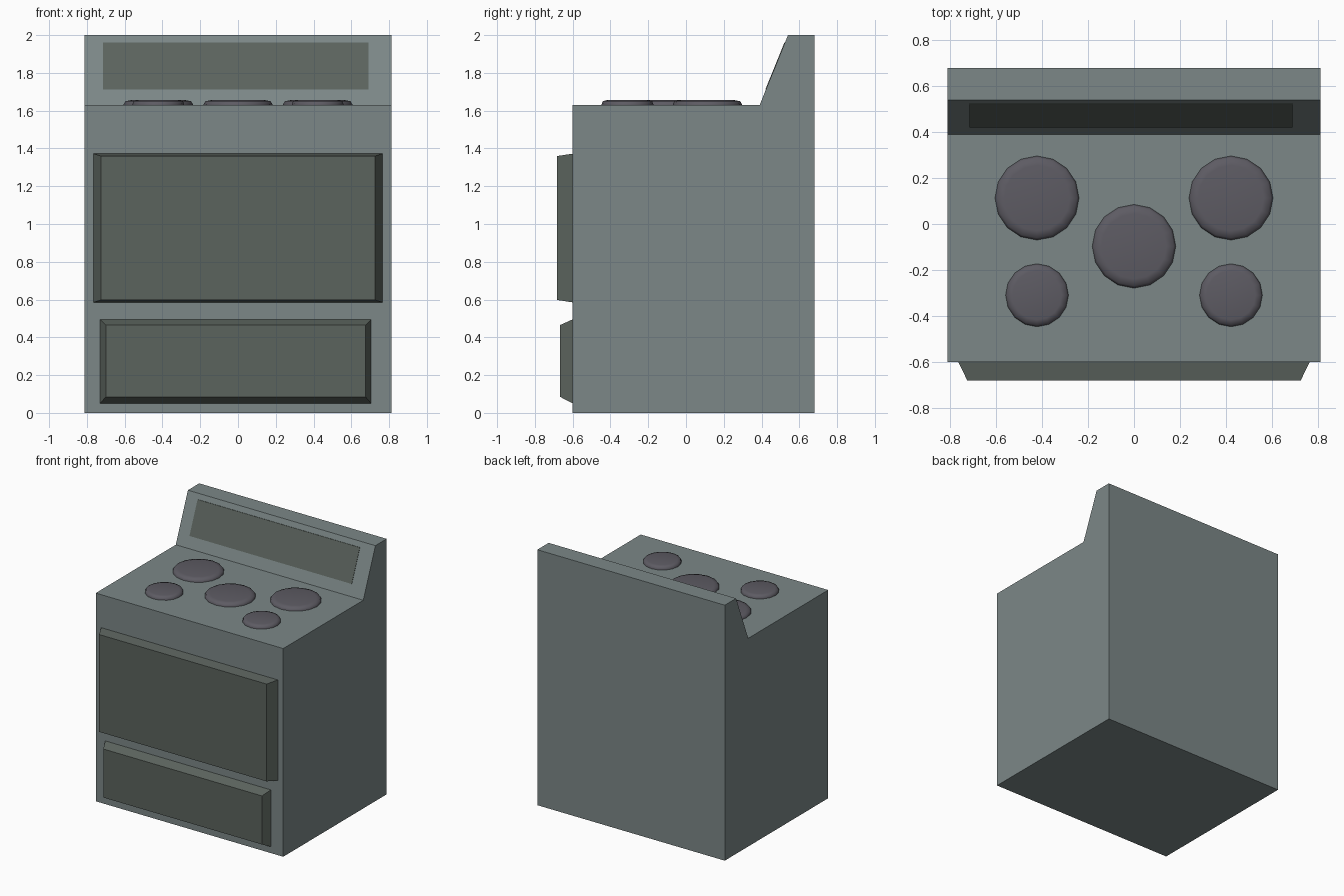
import bpy, bmesh, math

if "Cube" in bpy.data.objects:
    bpy.data.objects.remove(bpy.data.objects["Cube"])


def material(name, rgb):
    mat = bpy.data.materials.new(name)
    mat.diffuse_color = (*rgb, 1)
    mat.use_nodes = True
    mat.node_tree.nodes["Principled BSDF"].inputs["Base Color"].default_value = mat.diffuse_color
    return mat


ENAMEL = material("enamel", (0.20, 0.245, 0.245))
DARK = material("dark_glass", (0.105, 0.125, 0.11))
HOB = material("hob_metal", (0.11, 0.105, 0.125))


def finish(name, bm, mat, angle=30):
    bmesh.ops.recalc_face_normals(bm, faces=bm.faces)
    mesh = bpy.data.meshes.new(name)
    bm.to_mesh(mesh)
    bm.free()
    mesh.materials.append(mat)
    obj = bpy.data.objects.new(name, mesh)
    bpy.context.collection.objects.link(obj)
    bpy.ops.object.select_all(action='DESELECT')
    obj.select_set(True)
    bpy.context.view_layer.objects.active = obj
    bpy.ops.object.shade_smooth_by_angle(angle=math.radians(angle))
    return obj


def loft(name, rings, mat, angle=30):
    """Skin a list of equal-length closed rings and cap both ends."""
    bm = bmesh.new()
    loops = [[bm.verts.new(p) for p in ring] for ring in rings]
    n = len(loops[0])
    for a, b in zip(loops, loops[1:]):
        for i in range(n):
            j = (i + 1) % n
            bm.faces.new((a[i], a[j], b[j], b[i]))
    bm.faces.new(loops[0])
    bm.faces.new(loops[-1])
    return finish(name, bm, mat, angle)


def rect(x0, x1, z0, z1, y0, y1=None):
    """Rectangle facing the front; y1 is the depth of its top edge."""
    y1 = y0 if y1 is None else y1
    return [(x0, y0, z0), (x1, y0, z0), (x1, y1, z1), (x0, y1, z1)]


# Cabinet with sloped backsplash: side profile extruded across the width
profile = [(-0.6, 0), (0.68, 0), (0.68, 2), (0.54, 2), (0.39, 1.63), (-0.6, 1.63)]
loft("cabinet", [[(x, y, z) for y, z in profile] for x in (-0.812, 0.812)], ENAMEL)

# Oven door and storage drawer: tapered slabs on the front
loft("oven_door", [rect(-0.765, 0.765, 0.585, 1.372, -0.6),
                   rect(-0.725, 0.725, 0.598, 1.36, -0.682)], DARK)
loft("storage_drawer", [rect(-0.73, 0.705, 0.05, 0.495, -0.6),
                        rect(-0.70, 0.675, 0.085, 0.465, -0.667)], DARK)

# Control panel: thin sheet lying on the sloped backsplash
slope = lambda z: 0.39 + (z - 1.63) * 0.15 / 0.37
z0, z1 = 1.713, 1.96
loft("control_panel", [rect(-0.715, 0.69, z0, z1, slope(z0) + d, slope(z1) + d)
                       for d in (0.004, -0.003)], DARK)


# Burners: low discs with a sloping rim
def burner(name, cx, cy, r, sides=16):
    rings = [[(cx + r * k * math.cos(2 * math.pi * i / sides),
               cy + r * k * math.sin(2 * math.pi * i / sides), z)
              for i in range(sides)]
             for k, z in ((1, 1.625), (1, 1.634), (0.95, 1.65), (0.78, 1.656))]
    loft(name, rings, HOB, 60)


for side, x in (("left", -0.422), ("right", 0.422)):
    burner("rear_burner_" + side, x, 0.113, 0.183)
    burner("front_burner_" + side, x, -0.31, 0.137)
burner("centre_burner", 0, -0.097, 0.182)
